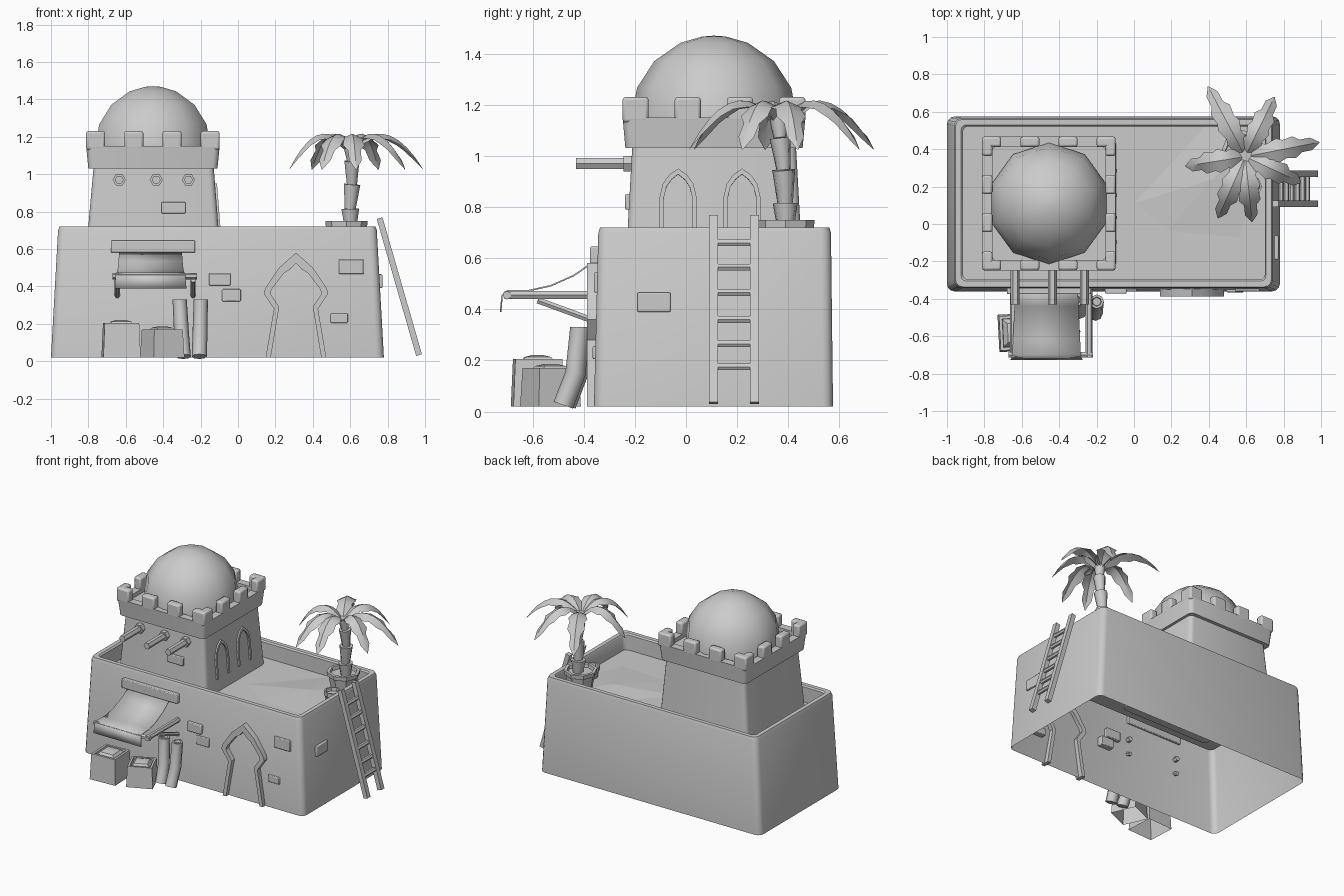
import bpy, bmesh
from math import sin, cos, pi, radians
from mathutils import Vector, Matrix

if "Cube" in bpy.data.objects:
    bpy.data.objects.remove(bpy.data.objects["Cube"])


def make(name, verts, faces, fix=False, smooth=35):
    me = bpy.data.meshes.new(name)
    me.from_pydata([tuple(v) for v in verts], [], faces)
    if fix:
        bm = bmesh.new()
        bm.from_mesh(me)
        bmesh.ops.recalc_face_normals(bm, faces=bm.faces)
        bm.to_mesh(me)
        bm.free()
    me.shade_smooth()
    me.set_sharp_from_angle(angle=radians(smooth))
    ob = bpy.data.objects.new(name, me)
    bpy.context.collection.objects.link(ob)
    return ob


def loft(name, rings, cap0=True, cap1=True, smooth=35):
    """Skin closed rings (counter-clockwise, going up)."""
    n = len(rings[0])
    faces = []
    for k in range(len(rings) - 1):
        a, b = k * n, (k + 1) * n
        faces += [(a + i, a + (i + 1) % n, b + (i + 1) % n, b + i) for i in range(n)]
    if cap0:
        faces.append(tuple(reversed(range(n))))
    if cap1:
        faces.append(tuple(range(len(rings) * n - n, len(rings) * n)))
    return make(name, [v for r in rings for v in r], faces, smooth=smooth)


def rect(x0, x1, y0, y1, z, r, seg=3):
    """Rounded rectangle ring."""
    pts = []
    for cx, cy, a0 in ((x1 - r, y1 - r, 0), (x0 + r, y1 - r, 90), (x0 + r, y0 + r, 180), (x1 - r, y0 + r, 270)):
        for s in range(seg + 1):
            a = radians(a0 + 90 * s / seg)
            pts.append(Vector((cx + r * cos(a), cy + r * sin(a), z)))
    return pts


def circle(c, r, n, d=(0, 0, 1), a0=0.0):
    """Circle ring around c facing direction d."""
    q = Vector((0, 0, 1)).rotation_difference(Vector(d))
    return [Vector(c) + q @ Vector((r * cos(a0 + 2 * pi * i / n), r * sin(a0 + 2 * pi * i / n), 0)) for i in range(n)]


def rod(name, p, q, r, n=8):
    d = Vector(q) - Vector(p)
    return loft(name, [circle(p, r, n, d), circle(q, r, n, d)], smooth=50)


def box(name, x0, x1, y0, y1, z0, z1, bevel=0.0):
    v = [(x, y, z) for z in (z0, z1) for x, y in ((x0, y0), (x1, y0), (x1, y1), (x0, y1))]
    f = [(3, 2, 1, 0), (4, 5, 6, 7)] + [(i, (i + 1) % 4, 4 + (i + 1) % 4, 4 + i) for i in range(4)]
    ob = make(name, v, f)
    if bevel:
        m = ob.modifiers.new("bevel", "BEVEL")
        m.width, m.segments = bevel, 2
    return ob


def arch_frame(name, outer, inner, y0, y1, matrix=None):
    """Extruded band between two half outlines (x offset, z), mirrored in x."""
    full = lambda h: h + [(-x, z) for x, z in reversed(h[:-1])]
    o, i = full(outer), full(inner)
    n = len(o)
    v = [(x, y, z) for y in (y0, y1) for line in (o, i) for x, z in line]
    f = []
    for k in range(n - 1):
        a, b, c, d = k, n + k, 2 * n + k, 3 * n + k
        f += [(a, a + 1, b + 1, b), (c, d, d + 1, c + 1), (a, c, c + 1, a + 1), (b, b + 1, d + 1, d)]
    f += [(0, n, 3 * n, 2 * n), (n - 1, 3 * n - 1, 4 * n - 1, 2 * n - 1)]
    ob = make(name, v, f, fix=True)
    if matrix:
        ob.matrix_world = matrix


# Main house: open underneath, parapet around a sunken roof
loft("house_walls", [rect(-1.0, .78, -.36, .575, .02, .04), rect(-.962, .742, -.343, .567, .70, .04),
                     rect(-.955, .735, -.336, .56, .72, .04), rect(-.925, .705, -.306, .53, .72, .03),
                     rect(-.915, .70, -.298, .522, .71, .03), rect(-.915, .70, -.298, .522, .60, .03)], cap0=False)

# Tower and its crown
loft("tower", [rect(-.812, -.095, -.235, .455, .59, .03), rect(-.772, -.13, -.21, .43, 1.04, .03)])
X0, X1, Y0, Y1, T = -.812, -.098, -.248, .467, .055
loft("tower_crown", [rect(-.772, -.138, -.21, .43, 1.03, .03), rect(-.80, -.11, -.237, .456, 1.03, .03),
                     rect(X0, X1, Y0, Y1, 1.15, .03), rect(X0 + T, X1 - T, Y0 + T, Y1 - T, 1.15, .02),
                     rect(X0 + T, X1 - T, Y0 + T, Y1 - T, 1.12, .02)])
W = (X1 - X0) / 7
for k in (0, 2, 4, 6):
    for s, y in enumerate((Y0, Y1 - T)):
        box("merlon_x", X0 + W * k, X0 + W * (k + 1), y, y + T, 1.13, 1.23, .012)
    for s, x in enumerate((X0, X1 - T)):
        box("merlon_y", x, x + T, Y0 + W * k, Y0 + W * (k + 1), 1.13, 1.23, .012)

# Ten-sided dome
rings = [circle((-.455, .11, 1.13), .325, 10, a0=pi / 2)]
for a in (0, 22, 44, 66, 82):
    rings.append(circle((-.455, .11, 1.145 + .325 * sin(radians(a))), .325 * cos(radians(a)), 10, a0=pi / 2))
rings.append(circle((-.455, .11, 1.47), .002, 10, a0=pi / 2))
loft("dome", rings, smooth=45)

# Tower beams with wall collars
for x in (-.635, -.437, -.265):
    rod("beam", (x, -.43, .97), (x, -.18, .97), .024, 6)
    rod("beam_collar", (x, -.245, .97), (x, -.19, .97), .035, 6)

# Tower window frames on the right face, leaning with the wall
for y in (-.031, .219):
    m = Matrix.Translation((-.108, y, .69)) @ Matrix.Rotation(radians(-4.5), 4, 'Y') @ Matrix.Rotation(pi / 2, 4, 'Z')
    arch_frame("window_frame", [(.074, 0), (.074, .14), (.06, .2), (.035, .235), (0, .26)],
               [(.057, 0), (.057, .14), (.045, .19), (.025, .218), (0, .238)], -.016, .02, m)

# Door frame: horseshoe shape with pointed top
m = Matrix.Translation((.31, 0, 0))
arch_frame("door_frame", [(.162, .02), (.118, .28), (.172, .36), (.165, .39), (.09, .5), (.045, .54), (0, .58)],
           [(.135, .02), (.09, .29), (.137, .36), (.13, .385), (.065, .47), (.03, .492), (0, .525)], -.388, -.325, m)

# Loose wall bricks
for x0, x1, z0, z1, y in ((-.155, -.04, .405, .47, -.372), (-.085, .015, .32, .385, -.36), (.54, .672, .465, .545, -.36),
                          (.495, .587, .205, .255, -.365), (-.41, -.28, .79, .85, -.238)):
    box("brick", x0, x1, y, y + .05, z0, z1, .005)
box("brick", .72, .772, -.19, -.06, .39, .465, .005)

# Awning: wall plank, arms, struts, front rail and hanging cloth
box("awning_plank", -.68, -.23, -.375, -.33, .58, .645, .005)
for x in (-.645, -.24):
    rod("awning_arm", (x, -.71, .455), (x, -.32, .455), .018, 6)
    rod("awning_strut", (x, -.58, .435), (x, -.32, .34), .014, 6)
rod("awning_rail", (-.67, -.70, .455), (-.22, -.70, .455), .017, 6)
path = [(-.36, .59), (-.44, .535), (-.53, .495), (-.62, .475), (-.70, .475), (-.722, .455), (-.728, .39)]
v = [(x, y, z) for i, (y, z) in enumerate(path) for x in (-.635 - .004 * i, -.30 + .004 * i)]
cloth = make("awning_cloth", v, [(2 * i, 2 * i + 2, 2 * i + 3, 2 * i + 1) for i in range(len(path) - 1)], smooth=60)
cloth.modifiers.new("thickness", "SOLIDIFY").thickness = .006


# Crates with heaped goods
def crate(cx, cy, w, h, ang):
    sq = lambda s, z: [(-s, -s, z), (s, -s, z), (s, s, z), (-s, s, z)]
    rs = [sq(w, .02), sq(w * .92, h), sq(w * .76, h), sq(w * .74, h - .03)]
    heap = [sq(w * .76, h - .025), sq(w * .5, h + .008), sq(w * .2, h + .016)]
    for name, r, c0 in (("crate", rs, False), ("crate_goods", heap, False)):
        ob = loft(name, r, cap0=c0)
        ob.location = (cx, cy, 0)
        ob.rotation_euler.z = radians(ang)


crate(-.625, -.58, .1, .205, 3)
crate(-.405, -.53, .09, .17, 24)

# Bent rolled rugs leaning on the wall
for x, y, t in ((-.302, .01, -.01), (-.203, 0, .004)):
    rugs = [circle((x - t, y - .48, .025), .04, 8, (0, .35, 1)), circle((x, y - .432, .15), .04, 8, (0, .2, 1)),
            circle((x + t, y - .415, .33), .038, 8), circle((x + t, y - .415, .33), .025, 8),
            circle((x + t, y - .415, .315), .022, 8)]
    loft("rolled_rug", rugs, smooth=50)

# Ladder
top, foot = Vector((.757, 0, .765)), Vector((.968, 0, .033))
d = top - foot
side = Vector((d.z, 0, -d.x)).normalized() * .016
for y in (.108, .268):
    ring = lambda p: [p + side * a + Vector((0, y + b * .018, 0)) for a, b in ((-1, -1), (1, -1), (1, 1), (-1, 1))]
    loft("ladder_rail", [ring(foot), ring(top)])
for z in (.175, .265, .36, .465, .565, .66):
    p = foot + d * ((z - foot.z) / d.z)
    rod("ladder_rung", (p.x, .10, z), (p.x, .275, z), .015, 6)


# Roof pots
def pot(name, x, y, r, h):
    prof = ((.75, 0), (.95, h - .035), (1.05, h - .03), (1.08, h), (.88, h), (.85, h - .025))
    loft(name, [circle((x, y, .6 + z), r * s, 8) for s, z in prof])


pot("palm_pot", .58, .39, .105, .15)
pot("small_pot", .625, .2, .055, .09)

# Sand drift on the roof
edge = [(0, .11), (.18, -.03), (.31, -.05), (.56, -.07), (.66, .2), (.66, .5), (.38, .52)]
make("sand_drift", [(x, y, .601) for x, y in edge] + [(.42, .24, .625)],
     [(i, (i + 1) % 7, 7) for i in range(7)], smooth=1)

# Palm trunk of stacked flared segments
knots = [(.60, .39, .72), (.598, .388, .815), (.608, .382, .945), (.607, .368, 1.07), (.598, .362, 1.15)]
for i, (a, b) in enumerate(zip(knots, knots[1:])):
    dd = Vector(b) - Vector(a)
    r = .05 - .004 * i
    loft("palm_trunk", [circle(a, r * .68, 7, dd), circle(b, r, 7, dd)], smooth=55)

# Palm leaves: folded, notched, arching blades
widths = [.012, .035, .055, .045, .064, .05, .058, .034, .034, .002]
for ang, length in ((118, .425), (64, .355), (11, .403), (-25, .33), (-84, .35), (-114, .36), (189, .325)):
    c, s = cos(radians(ang)), sin(radians(ang))
    v = []
    for i, w in enumerate(widths):
        t = i / (len(widths) - 1)
        z = 1.125 + .449 * t - .549 * t * t
        for k in (-1, 0, 1):
            r = length * t - (.012 if k and i in (3, 5, 7) else 0)
            v.append((.595 + r * c - k * w * s, .36 + r * s + k * w * c, z - abs(k) * w * .45))
    f = [(3 * i + k, 3 * i + k + 3, 3 * i + k + 4, 3 * i + k + 1) for i in range(len(widths) - 1) for k in (0, 1)]
    make("palm_leaf", v, f, smooth=25)
